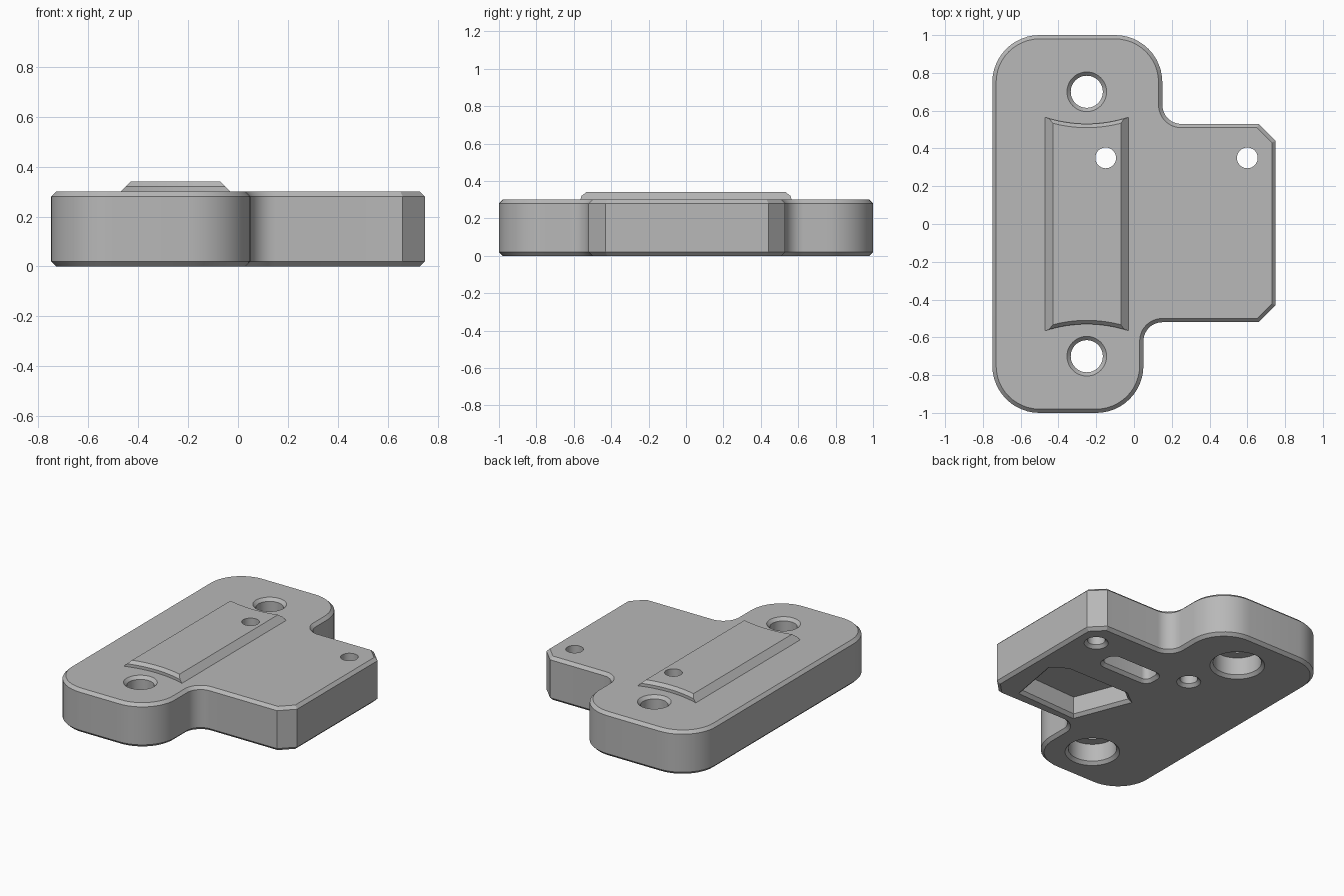
import bpy
import bmesh
from math import pi, cos, sin, tan, radians
from mathutils import Vector

if "Cube" in bpy.data.objects:
    bpy.data.objects.remove(bpy.data.objects["Cube"], do_unlink=True)

grey = bpy.data.materials.new("plain grey")
grey.use_nodes = True
GREY = (0.48, 0.48, 0.48, 1)
grey.diffuse_color = GREY
grey.node_tree.nodes["Principled BSDF"].inputs["Base Color"].default_value = GREY

CHAMFER = 0.02
THICK = 0.3
POCKET = 0.14


def rounded(corners, steps=12):
    """Anticlockwise outline from (x, y, radius) corners, with filleted corners."""
    pts = []
    for i, (x, y, r) in enumerate(corners):
        p = Vector((x, y))
        if r == 0:
            pts.append(p)
            continue
        a = (Vector(corners[i - 1][:2]) - p).normalized()
        b = (Vector(corners[(i + 1) % len(corners)][:2]) - p).normalized()
        half = a.angle(b) / 2
        centre = p + (a + b).normalized() * (r / sin(half))
        start = p + a * (r / tan(half)) - centre
        end = p + b * (r / tan(half)) - centre
        sweep = start.angle(end)
        for k in range(steps + 1):
            t = k / steps
            pts.append(centre + (start * sin((1 - t) * sweep) + end * sin(t * sweep)) / sin(sweep))
    return pts


def circle(x, y, r, n=48):
    return [Vector((x + r * cos(2 * pi * k / n), y + r * sin(2 * pi * k / n))) for k in range(n)]


def grow(pts, d):
    """Offset an anticlockwise outline outwards by d."""
    out = []
    for i, p in enumerate(pts):
        e1 = (p - pts[i - 1]).normalized()
        e2 = (pts[(i + 1) % len(pts)] - p).normalized()
        n1, n2 = Vector((e1.y, -e1.x)), Vector((e2.y, -e2.x))
        out.append(p + (n1 + n2) * (d / (1 + n1.dot(n2))))
    return out


def loft(name, layers):
    """Closed solid through matching outlines, given as (outline, z) from the bottom up."""
    bm = bmesh.new()
    rings = [[bm.verts.new((p.x, p.y, z)) for p in pts] for pts, z in layers]
    n = len(rings[0])
    for low, high in zip(rings, rings[1:]):
        for i in range(n):
            j = (i + 1) % n
            bm.faces.new((low[i], low[j], high[j], high[i]))
    bm.faces.new(rings[0][::-1])
    bm.faces.new(rings[-1])
    bmesh.ops.recalc_face_normals(bm, faces=bm.faces)
    mesh = bpy.data.meshes.new(name)
    bm.to_mesh(mesh)
    bm.free()
    mesh.materials.append(grey)
    obj = bpy.data.objects.new(name, mesh)
    bpy.context.collection.objects.link(obj)
    return obj


def combine(target, tool, operation):
    mod = target.modifiers.new(operation.lower(), "BOOLEAN")
    mod.operation = operation
    mod.solver = "EXACT"
    mod.object = tool
    bpy.context.view_layer.objects.active = target
    bpy.ops.object.modifier_apply(modifier=mod.name)
    bpy.data.objects.remove(tool, do_unlink=True)


# Plate: long rounded body with a chamfered side tab
outline = rounded([
    (-0.75, -1, 0.25), (0.05, -1, 0.25), (0.05, -0.52, 0.1),
    (0.66, -0.52, 0), (0.75, -0.43, 0), (0.75, 0.44, 0), (0.66, 0.53, 0),
    (0.15, 0.53, 0.1), (0.15, 1, 0.25), (-0.75, 1, 0.25)])
inner = grow(outline, -CHAMFER)
plate = loft("mounting_plate", [(inner, 0), (outline, CHAMFER),
                                (outline, THICK - CHAMFER), (inner, THICK)])


# Raised rib with sloping sides and hollowed ends
def rib_outline(half, trim, n=16):
    def end(s):
        xs = [s * half * (1 - 2 * k / n) for k in range(n + 1)]
        return [Vector((x - 0.25, s * (0.53 - trim + 0.72 * x * x))) for x in xs]
    return end(1) + end(-1)


rib = loft("raised_rib", [(rib_outline(0.24, 0), 0.28), (rib_outline(0.20, 0), 0.32),
                          (rib_outline(0.18, CHAMFER), 0.34)])
combine(plate, rib, "UNION")

# Screw holes, counterbored from below
for y in (-0.7, 0.7):
    rings = [(0.19, -0.02), (0.15, 0.02), (0.15, POCKET), (0.085, POCKET),
             (0.085, THICK - CHAMFER), (0.125, THICK + CHAMFER)]
    cutter = loft("screw_hole_cutter", [(circle(-0.25, y, r), z) for r, z in rings])
    combine(plate, cutter, "DIFFERENCE")

# Small pin holes, chamfered below
for x in (-0.15, 0.6):
    rings = [(0.095, -0.02), (0.055, 0.02), (0.055, 0.4)]
    cutter = loft("pin_hole_cutter", [(circle(x, 0.35, r), z) for r, z in rings])
    combine(plate, cutter, "DIFFERENCE")

# Underside pockets with chamfered rims
slot = rounded([(0.04, 0.17, 0.04), (0.41, 0.17, 0.04), (0.41, 0.29, 0.04), (0.04, 0.29, 0.04)], 6)
recess = rounded([(0.12, -0.44, 0), (0.55, -0.42, 0), (0.61, -0.08, 0),
                  (0.52, -0.02, 0), (0.06, -0.02, 0), (-0.02, -0.08, 0)])
for shape in (slot, recess):
    cutter = loft("pocket_cutter", [(grow(shape, 2 * CHAMFER), -CHAMFER),
                                    (shape, CHAMFER), (shape, POCKET)])
    combine(plate, cutter, "DIFFERENCE")

# Smooth curves, sharp edges
bpy.ops.object.select_all(action="DESELECT")
plate.select_set(True)
bpy.context.view_layer.objects.active = plate
bpy.ops.object.shade_smooth_by_angle(angle=radians(25))
